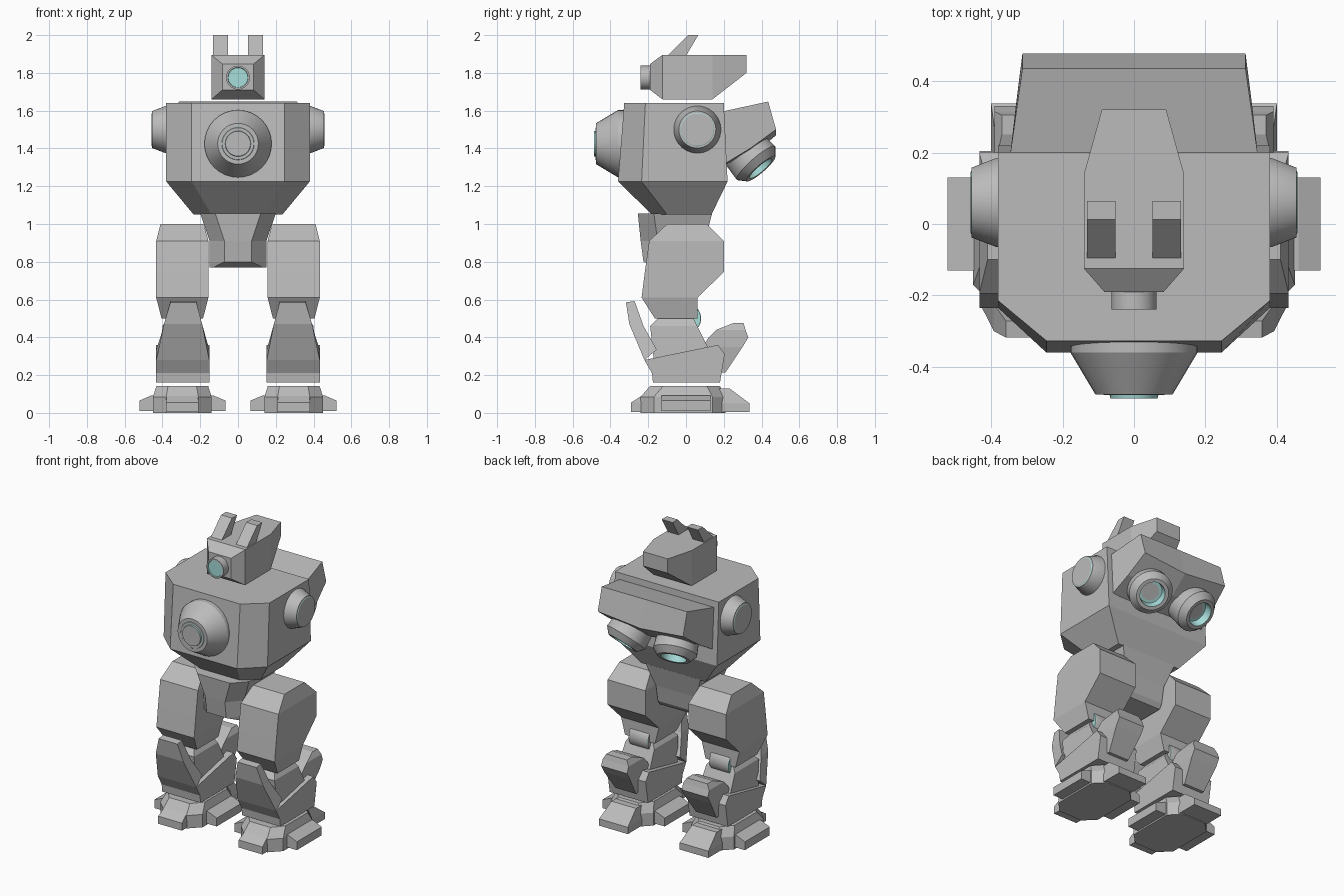
import bpy, bmesh, math
from mathutils import Vector

if "Cube" in bpy.data.objects:
    bpy.data.objects.remove(bpy.data.objects["Cube"])


def material(name, rgb):
    m = bpy.data.materials.new(name)
    m.diffuse_color = (*rgb, 1)
    m.use_nodes = True
    m.node_tree.nodes["Principled BSDF"].inputs["Base Color"].default_value = m.diffuse_color
    return m


GREY = material("grey_armour", (0.5, 0.5, 0.5))
TEAL = material("pale_teal_glow", (0.39, 0.73, 0.71))


def finish(name, bm, mirror=False, smooth=False):
    bmesh.ops.recalc_face_normals(bm, faces=bm.faces)
    me = bpy.data.meshes.new(name)
    bm.to_mesh(me)
    bm.free()
    me.materials.append(GREY)
    me.materials.append(TEAL)
    ob = bpy.data.objects.new(name, me)
    bpy.context.collection.objects.link(ob)
    if smooth:
        bpy.ops.object.select_all(action='DESELECT')
        ob.select_set(True)
        bpy.context.view_layer.objects.active = ob
        bpy.ops.object.shade_smooth_by_angle(angle=math.radians(30))
    if mirror:
        ob.modifiers.new("mirror", 'MIRROR').use_mirror_merge = False
    return ob


def loft(name, rings, mirror=False, smooth=False, teal=()):
    """Skin equal-sized rings of points; 'teal' lists coloured bands, 'cap' the end cap."""
    bm = bmesh.new()
    vs = [[bm.verts.new(p) for p in r] for r in rings]
    n = len(vs[0])
    for i in range(len(vs) - 1):
        for j in range(n):
            k = (j + 1) % n
            f = bm.faces.new((vs[i][j], vs[i][k], vs[i + 1][k], vs[i + 1][j]))
            f.material_index = int(i in teal)
    bm.faces.new(vs[0][::-1])
    bm.faces.new(vs[-1]).material_index = int('cap' in teal)
    return finish(name, bm, mirror, smooth)


def stack(name, levels, mirror=True):
    """Rectangles (z, x0, x1, y0, y1) joined upwards."""
    return loft(name, [[(a, c, z), (b, c, z), (b, d, z), (a, d, z)]
                       for z, a, b, c, d in levels], mirror)


def prism(name, profile, x0, x1, inset=0.0, mirror=True):
    """Side profile (y, z) extruded across x."""
    return loft(name, [[(x, y, z) for y, z in profile] for x in (x0, x1)], mirror)


def lathe(name, profile, origin, axis, mirror=False, teal=(), segs=32):
    """Profile (radius, distance along axis) turned round an axis."""
    d = Vector(axis).normalized()
    u = d.cross(Vector((0.0, 0.31, 0.95))).normalized()
    v = d.cross(u)
    o = Vector(origin)
    rings = []
    for r, h in profile:
        rings.append([o + d * h + r * (u * math.cos(t) + v * math.sin(t))
                      for t in (2 * math.pi * i / segs for i in range(segs))])
    return loft(name, rings, mirror, True, teal)


# Torso: chamfered at the front, tapering to the waist
loft("torso", [[(-a, f, z), (a, f, z), (x, c, z), (x, b, z), (-x, b, z), (-x, c, z)]
               for z, a, x, f, c, b in ((1.05, .14, .235, -.18, -.10, .135),
                                        (1.225, .245, .38, -.36, -.235, .22),
                                        (1.64, .245, .38, -.327, -.215, .20))])

# Pelvis: narrow in front, wide behind
loft("pelvis", [[(-a, f, z), (a, f, z), (b, m, z), (b, k, z), (-b, k, z), (-b, m, z)]
                for z, a, b, f, m, k in ((.77, .13, .15, -.15, -.14, .06),
                                         (.80, .072, .15, -.225, -.14, .08),
                                         (.91, .072, .15, -.24, -.15, .10),
                                         (1.055, .12, .20, -.255, -.17, .138))])

# Chest cannon with glowing rings
lathe("chest_cannon", [(.178, 0), (.178, .03), (.108, .147), (.086, .147), (.084, .149),
                       (.068, .149), (.066, .158), (.062, .158)],
      (0, -.33, 1.425), (0, -1, 0), teal=(3, 5))

# Shoulder joints with a thin glowing rim
lathe("shoulder_joint", [(.125, 0), (.125, .015), (.098, .085), (.089, .085), (.086, .087)],
      (.37, .06, 1.5), (1, 0, 0), True, teal=(3,))

# Rear weapon pod: ridge along the middle of the underside
loft("rear_pod", [[(x, .19, 1.595), (x * t, .435, 1.648), (x * t, .477, 1.50 - e),
                   (x * .95, .34 + e * .6, 1.40 - e), (x, .19, 1.31)]
                  for x, t, e in ((-.347, .9, 0), (0, .9, .03), (.347, .9, 0))])
lathe("rear_cannon", [(.125, -.16), (.135, -.03), (.10, .01), (.078, .01),
                      (.072, -.04), (.055, -.04)],
      (.185, .39, 1.30), (.2, .64, -.74), True, teal=(3, 4))

# Head: bevelled snout, tapered back
loft("head", [[(-x, y, b), (x, y, b), (x, y, t), (-x, y, t)]
              for y, x, b, t in ((-.19, .083, 1.71, 1.847), (-.125, .14, 1.66, 1.895),
                                 (.14, .14, 1.66, 1.895), (.32, .09, 1.80, 1.895))])
lathe("eye", [(.063, 0), (.063, .06), (.054, .06), (.052, .055)],
      (0, -.18, 1.775), (0, -1, 0), teal=(2, 'cap'))
prism("ear", [(-.10, 1.89), (.0, 1.89), (.065, 2.0), (.012, 2.0)], .052, .132)

# Legs
stack("thigh", [(.50, .185, .405, -.165, .06), (.61, .157, .433, -.235, .06),
                (.745, .157, .433, -.218, .20), (.91, .157, .433, -.195, .20),
                (1.0, .18, .41, -.10, .11)])
lathe("knee_joint", [(.078, 0), (.08, .004), (.08, .136), (.078, .14)],
      (.225, 0, .5), (1, 0, 0), True, teal=(0, 2, 'cap'))
stack("shin", [(.28, .18, .41, -.17, .15), (.46, .19, .40, -.19, .06),
               (.52, .23, .36, -.13, .03)])
loft("shin_guard", [[(a, f, z), (b, f, z), (b, k, w), (a, k, w)]
                    for a, b, f, z, k, w in ((.152, .433, -.22, .28, -.155, .335),
                                             (.19, .392, -.30, .47, -.225, .46),
                                             (.22, .358, -.318, .585, -.272, .592))], True)
prism("boot", [(-.175, .16), (.18, .16), (.205, .31), (.17, .36), (-.22, .28), (-.18, .21)],
      .152, .433)
stack("calf_block", [(.215, .22, .37, .12, .21), (.35, .20, .39, .09, .30),
                     (.40, .20, .39, .12, .33), (.44, .20, .39, .16, .315),
                     (.475, .22, .37, .25, .305)])

# Feet: octagonal base with toe, heel and side plates
CX = .295
loft("foot", [[(CX + sx * w, y, z) for sx, y in
               ((-.55, f), (.55, f), (1, f + .07), (1, b - .07), (.55, b), (-.55, b),
                (-1, b - .07), (-1, f + .07))]
              for z, w, f, b in ((0, .155, -.24, .21), (.085, .155, -.24, .21),
                                 (.143, .137, -.19, .18))], True)
stack("foot_side_plates", [(.01, .065, .522, -.13, .13), (.065, .065, .522, -.13, .13),
                           (.092, .13, .46, -.13, .13)])
stack("toe", [(.005, .208, .382, -.29, 0), (.055, .208, .382, -.29, 0),
              (.10, .215, .375, -.22, 0)])
stack("heel", [(.005, .19, .40, 0, .337), (.05, .19, .40, 0, .337),
               (.13, .205, .385, 0, .23)])
